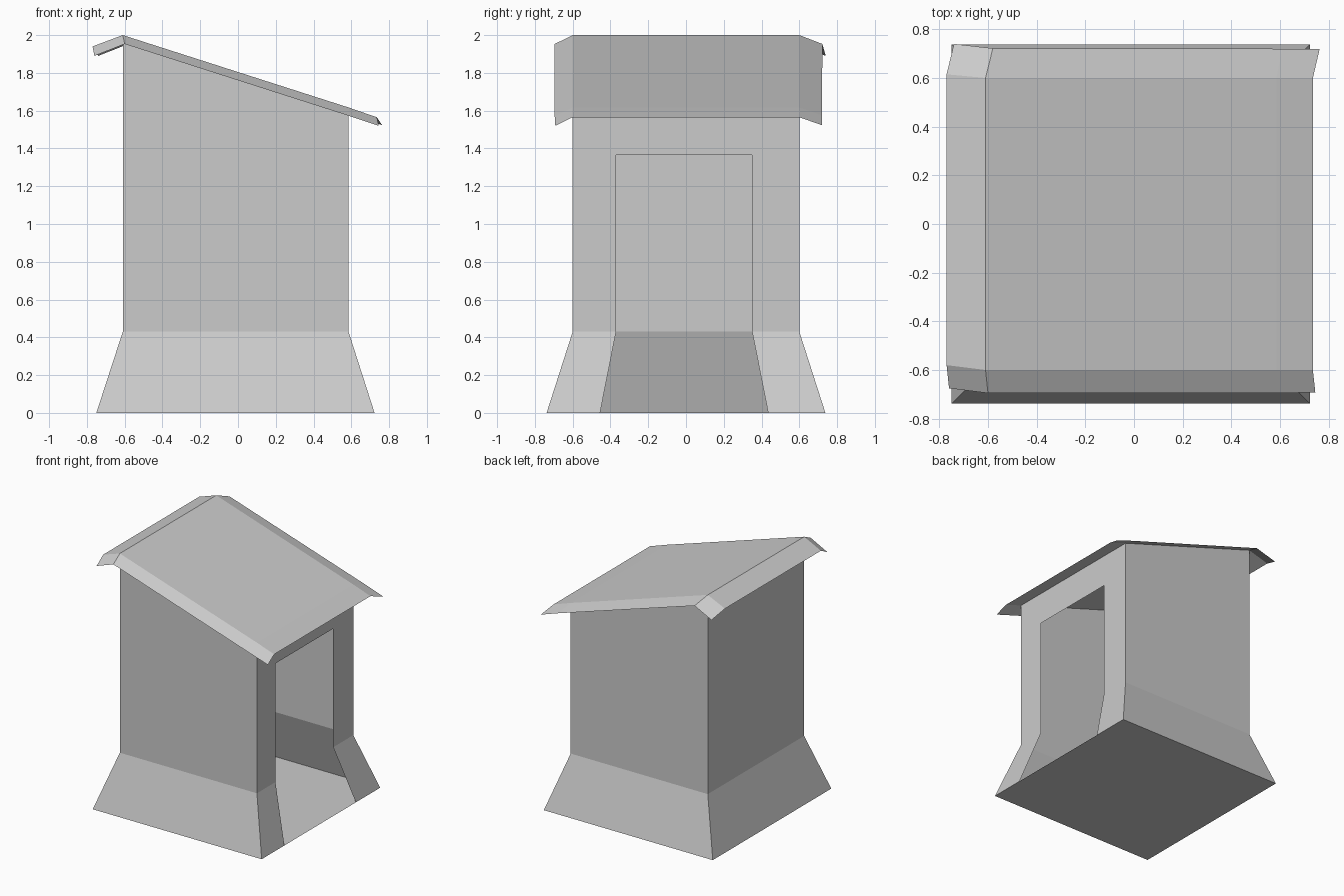
import bpy, bmesh

if "Cube" in bpy.data.objects:
    bpy.data.objects.remove(bpy.data.objects["Cube"])


def make_object(name, rows, closed=False, skip=(), cap=False):
    """Skin flat faces between successive rows of points."""
    bm = bmesh.new()
    grid = [[bm.verts.new(p) for p in row] for row in rows]
    n = len(rows[0])
    for j, (low, high) in enumerate(zip(grid, grid[1:])):
        for i in range(n if closed else n - 1):
            if (j, i) not in skip:
                k = (i + 1) % n
                bm.faces.new((low[i], low[k], high[k], high[i]))
    if cap:
        bm.faces.new(grid[0][::-1])
    mesh = bpy.data.meshes.new(name)
    bm.to_mesh(mesh)
    bm.free()
    obj = bpy.data.objects.new(name, mesh)
    bpy.context.collection.objects.link(obj)
    return obj


def wall_ring(left, right, half, door, z_left, z_right):
    """Rectangular wall section with the two door jamb points on the right."""
    a, b = door
    return [(left, -half, z_left), (right, -half, z_right),
            (right, a, z_right), (right, b, z_right),
            (right, half, z_right), (left, half, z_left)]


# Thin walls with flared foot, floor and doorway on the right side
jambs = (-0.37, 0.35)
make_object("hut_walls", [
    wall_ring(-0.75, 0.723, 0.738, (-0.455, 0.435), 0, 0),
    wall_ring(-0.61, 0.585, 0.6, jambs, 0.43, 0.43),
    wall_ring(-0.61, 0.585, 0.6, jambs, 1.365, 1.365),
    wall_ring(-0.61, 0.585, 0.6, jambs, 2.0, 1.617),
], closed=True, skip={(0, 2), (1, 2)}, cap=True)

# Slanted sheet roof with a bent-down, slightly uneven brim
make_object("roof", [
    [(-0.76, -0.675, 1.89), (-0.60, -0.695, 1.953), (0.595, -0.695, 1.57), (0.745, -0.692, 1.52)],
    [(-0.77, -0.58, 1.94), (-0.61, -0.6, 2.0), (0.585, -0.6, 1.617), (0.735, -0.6, 1.565)],
    [(-0.77, 0.615, 1.94), (-0.61, 0.6, 2.0), (0.585, 0.6, 1.617), (0.735, 0.6, 1.565)],
    [(-0.74, 0.74, 1.89), (-0.58, 0.722, 1.953), (0.61, 0.72, 1.575), (0.763, 0.72, 1.523)],
])
